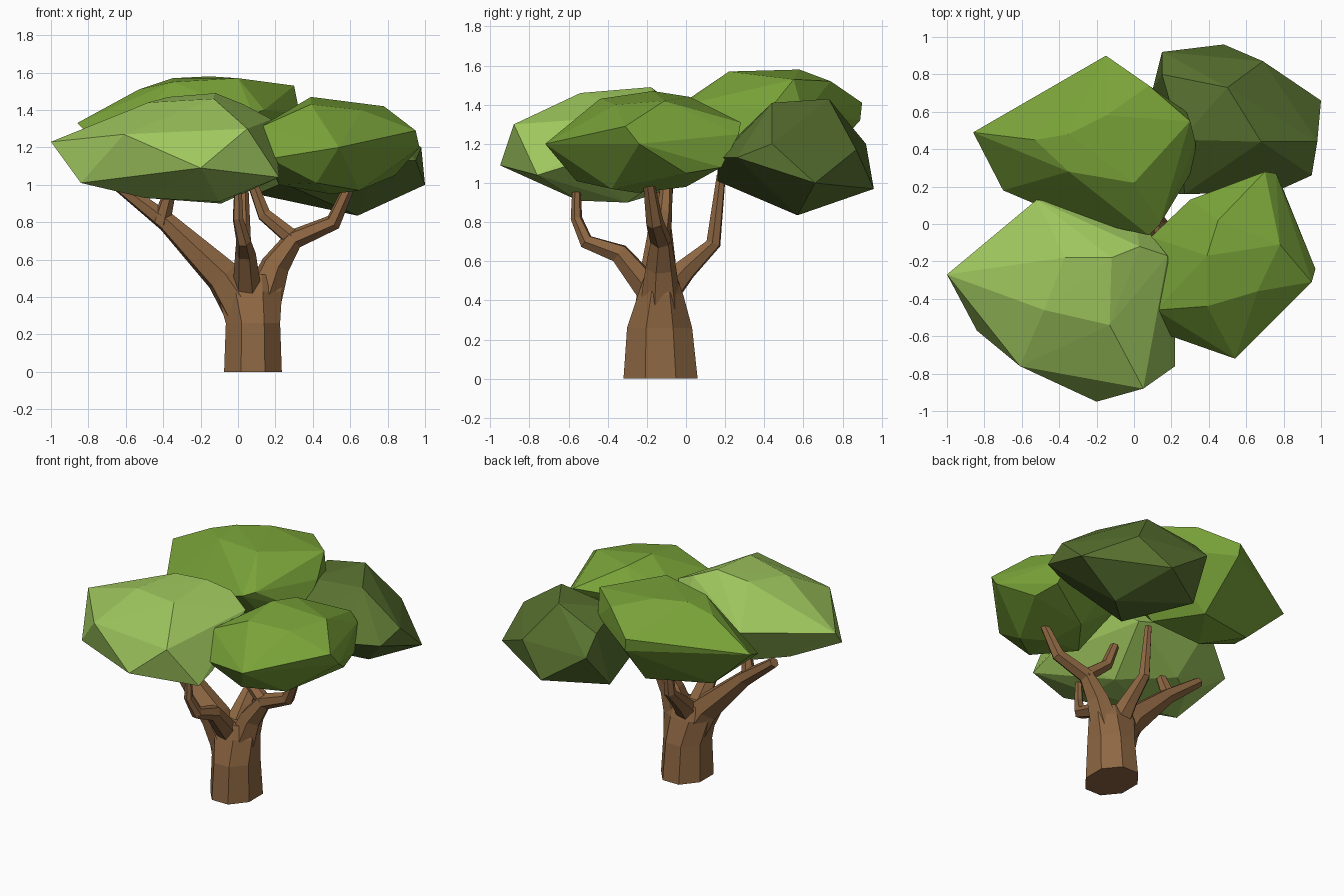
import bpy, bmesh, math
from mathutils import Vector


def material(name, rgb):
    m = bpy.data.materials.new(name)
    m.diffuse_color = (*rgb, 1)
    return m


def finish(name, bm, mat):
    bmesh.ops.recalc_face_normals(bm, faces=bm.faces)
    me = bpy.data.meshes.new(name)
    bm.to_mesh(me)
    bm.free()
    me.materials.append(mat)
    ob = bpy.data.objects.new(name, me)
    bpy.context.collection.objects.link(ob)
    return ob


def loft(name, rings, mat):
    """Skin a list of equal-length rings and cap both ends."""
    bm = bmesh.new()
    loops = [[bm.verts.new(p) for p in ring] for ring in rings]
    n = len(loops[0])
    for a, b in zip(loops, loops[1:]):
        for i in range(n):
            j = (i + 1) % n
            bm.faces.new((a[i], a[j], b[j], b[i]))
    bm.faces.new(loops[0][::-1])
    bm.faces.new(loops[-1])
    return finish(name, bm, mat)


def branch(name, path, mat, sides=6):
    """Tapered faceted limb along (x, y, z, radius) points."""
    pts = [Vector(p[:3]) for p in path]
    first = (pts[1] - pts[0]).normalized()
    u = first.orthogonal().normalized()
    rings = []
    for i, p in enumerate(pts):
        t = (pts[min(i + 1, len(pts) - 1)] - pts[max(i - 1, 0)]).normalized()
        u = (u - t * u.dot(t)).normalized()
        v = t.cross(u)
        rings.append([p + path[i][3] * (u * math.cos(a) + v * math.sin(a))
                      for a in (math.tau * k / sides for k in range(sides))])
    return loft(name, rings, mat)


def canopy(name, rim, crown, underside, mat):
    """Faceted leaf clump: hull around rim, crown and underside points."""
    bm = bmesh.new()
    for p in rim + crown + underside:
        bm.verts.new(p)
    bmesh.ops.convex_hull(bm, input=bm.verts)
    loose = [v for v in bm.verts if not v.link_faces]
    bmesh.ops.delete(bm, geom=loose, context='VERTS')
    return finish(name, bm, mat)


bark = material("bark", (0.27, 0.135, 0.055))
light = material("leaf_light", (0.34, 0.56, 0.11))
mid = material("leaf_mid", (0.19, 0.36, 0.04))
dark = material("leaf_dark", (0.10, 0.17, 0.03))

# Trunk: eight-sided, flattening sideways toward the fork
sections = [(0.08, -0.13, 0, .167, .205), (0.08, -0.135, .26, .157, .18),
            (0.06, -0.13, .43, .19, .125), (0.06, -0.13, .52, .17, .09)]
loft("trunk", [[(x + rx * math.cos(a), y + ry * math.sin(a), z)
                for a in (math.tau * (k + .5) / 8 for k in range(8))]
               for x, y, z, rx, ry in sections], bark)

# Main limbs and their forks
branch("right_limb", [(.10, -.13, .30, .12), (.20, -.13, .57, .08), (.30, -.13, .71, .055),
                      (.51, -.16, .80, .045), (.60, -.19, 1.0, .03)], bark)
branch("right_fork", [(.31, -.13, .70, .05), (.14, -.11, .84, .04), (.08, -.10, 1.0, .03)], bark)
branch("left_limb", [(.06, -.14, .30, .13), (-.08, -.14, .51, .10),
                     (-.38, -.13, .80, .055), (-.63, -.10, .99, .035)], bark)
branch("left_fork", [(-.41, -.13, .80, .05), (-.36, -.17, .98, .032)], bark)
branch("front_limb", [(.05, -.16, .42, .08), (.04, -.34, .64, .055),
                      (.03, -.51, .70, .04), (0, -.56, .82, .03), (0, -.56, 1.0, .02)], bark)
branch("back_limb", [(.05, -.13, .42, .09), (.04, 0, .56, .06),
                     (.03, .14, .69, .04), (.03, .18, 1.04, .024)], bark)

# Leaf clumps
canopy("front_left_canopy",
       [(-1, -.27, 1.23), (-.52, .13, 1.26), (0, .05, 1.15), (.18, -.17, 1.35), (.22, -.60, 1.09),
        (.22, -.76, 1.04), (.05, -.88, 1.30), (-.20, -.95, 1.09), (-.61, -.76, 1.27),
        (-.84, -.57, 1.01)],
       [(-.37, -.18, 1.47), (-.12, -.18, 1.49), (-.48, -.46, 1.44), (-.13, -.54, 1.46),
        (.03, -.12, 1.43)],
       [(-.09, -.30, .90), (-.50, -.50, .93), (-.10, -.55, .91), (-.45, -.10, .96),
        (-.65, -.25, .98)], light)
canopy("front_right_canopy",
       [(.09, -.07, 1.26), (.30, .13, 1.28), (.70, .28, 1.31), (.76, .27, 1.25), (.80, .18, 1.08),
        (.97, -.24, 1.20), (.95, -.31, 1.29), (.54, -.72, 1.20), (.17, -.59, 1.14),
        (.12, -.46, 1.31)],
       [(.39, -.17, 1.47), (.78, -.11, 1.42), (.66, -.36, 1.40), (.39, -.44, 1.43),
        (.45, .02, 1.44)],
       [(.84, 0, 1.05), (.50, -.25, .95), (.45, 0, .98), (.65, -.38, .97), (.42, -.56, 1.01),
        (.22, -.30, 1.0)], mid)
canopy("back_left_canopy",
       [(-.86, .49, 1.33), (-.15, .90, 1.41), (-.14, .89, 1.32), (.28, .60, 1.35), (.30, .55, 1.53),
        (.33, .43, 1.38), (.32, .30, 1.2), (.14, 0, 1.40), (.08, -.06, 1.38), (-.37, .04, 1.22),
        (-.70, .18, 1.18)],
       [(-.15, .58, 1.58), (0, .22, 1.57), (-.35, .28, 1.55), (-.35, .48, 1.57), (.08, .74, 1.52),
        (-.53, .45, 1.51)],
       [(-.30, .30, .98), (-.10, .60, 1.0), (-.55, .48, 1.04), (.10, .30, 1.0)], mid)
canopy("back_right_canopy",
       [(.15, .92, 1.20), (.48, .96, .97), (.69, .87, 1.17), (1, .66, 1.0), (.98, .44, 1.20),
        (.95, .26, 1.13), (.75, .17, 1.13), (.27, .16, 1.14), (.10, .72, .95)],
       [(.50, .73, 1.43), (.68, .44, 1.41), (.25, .45, 1.36), (.15, .80, 1.33)],
       [(.64, .57, .835), (.24, .16, 1.01)], dark)
